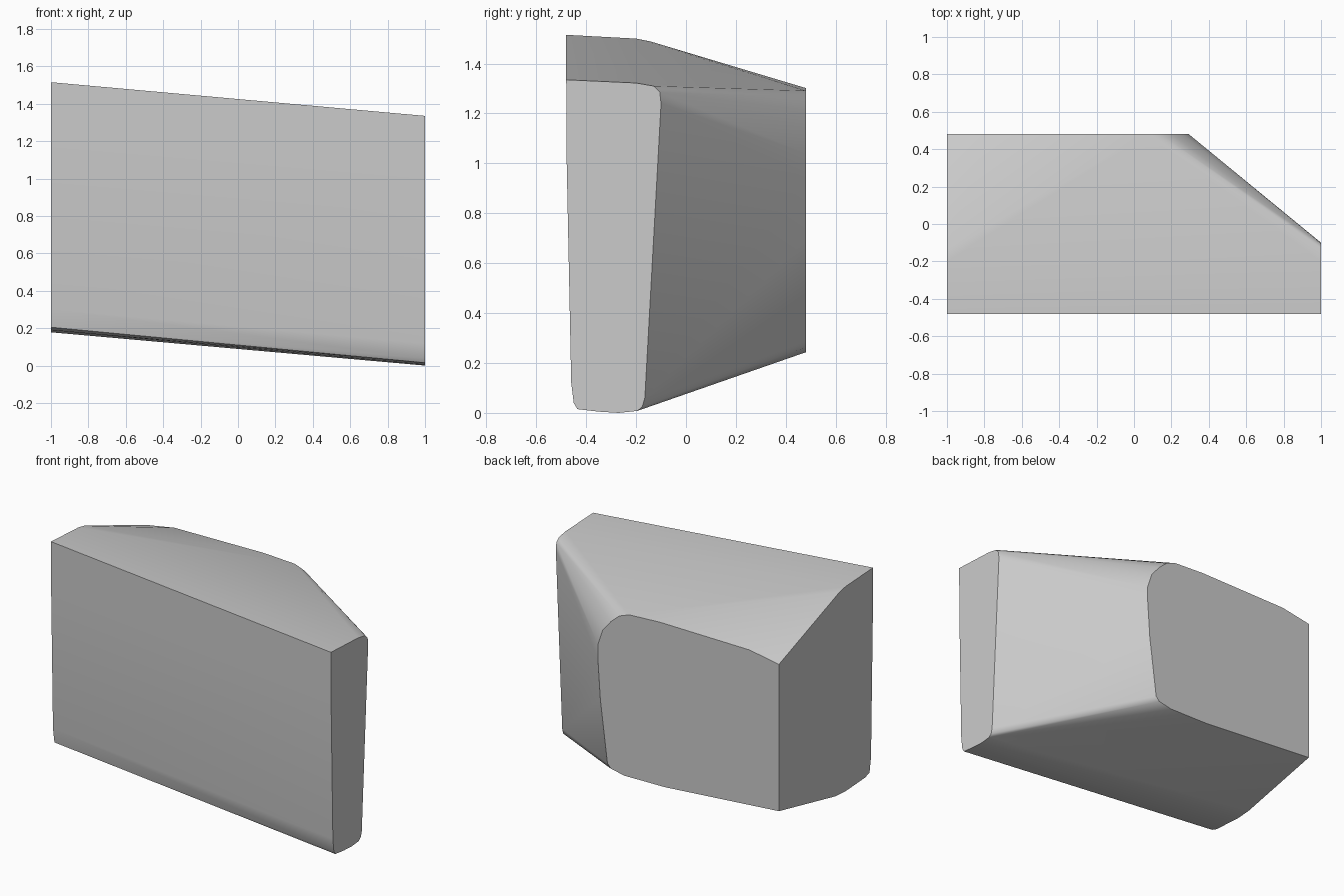
import bpy, bmesh, math

cube = bpy.data.objects.get("Cube")
if cube:
    bpy.data.objects.remove(cube, do_unlink=True)

# Narrow end outline (y, z) at x = 1
narrow_end = [(-.48, 1.335), (-.2, 1.322), (-.13, 1.31), (-.105, 1.285), (-.1, 1.24),
              (-.165, .06), (-.175, .025), (-.195, .008), (-.27, 0), (-.35, .005),
              (-.435, .015), (-.45, .04), (-.46, .12), (-.478, 1)]
# Wide end outline (y, z) at x = -1
wide_end = [(-.48, 1.515), (-.2, 1.5), (-.14, 1.488), (.48, 1.257), (.48, .309),
            (-.1, .184), (-.2, .178), (-.4, .19), (-.445, .205), (-.46, .3), (-.478, 1.18)]
# Back outline (x, z) at y = 0.48
back = [(-.79, 1.294), (-.15, 1.302), (.07, 1.291), (.14, 1.265), (.2, 1.213),
        (.26, 1.14), (.293, 1.04), (.293, .94), (.276, .69), (.225, .29),
        (.2, .262), (.104, .243), (-.183, .246)]

# Tapered block skinned over the three outlines
bm = bmesh.new()
for y, z in narrow_end:
    bm.verts.new((1, y, z))
for y, z in wide_end:
    bm.verts.new((-1, y, z))
for x, z in back:
    bm.verts.new((x, .48, z))
hull = bmesh.ops.convex_hull(bm, input=bm.verts)
bmesh.ops.delete(bm, geom=list({g for g in hull["geom_interior"] if g.is_valid}), context='VERTS')
bmesh.ops.dissolve_limit(bm, angle_limit=math.radians(.3), verts=bm.verts, edges=bm.edges)
bmesh.ops.recalc_face_normals(bm, faces=bm.faces)
mesh = bpy.data.meshes.new("tapered_block")
bm.to_mesh(mesh)
bm.free()
block = bpy.data.objects.new("tapered_block", mesh)
bpy.context.collection.objects.link(block)

# Plain grey
grey = bpy.data.materials.new("light_grey")
grey.use_nodes = True
grey.diffuse_color = (.6, .6, .6, 1)
grey.node_tree.nodes["Principled BSDF"].inputs["Base Color"].default_value = (.6, .6, .6, 1)
mesh.materials.append(grey)

# Soft bends, crisp end edges
bpy.ops.object.select_all(action='DESELECT')
block.select_set(True)
bpy.context.view_layer.objects.active = block
bpy.ops.object.shade_smooth_by_angle(angle=math.radians(32))
